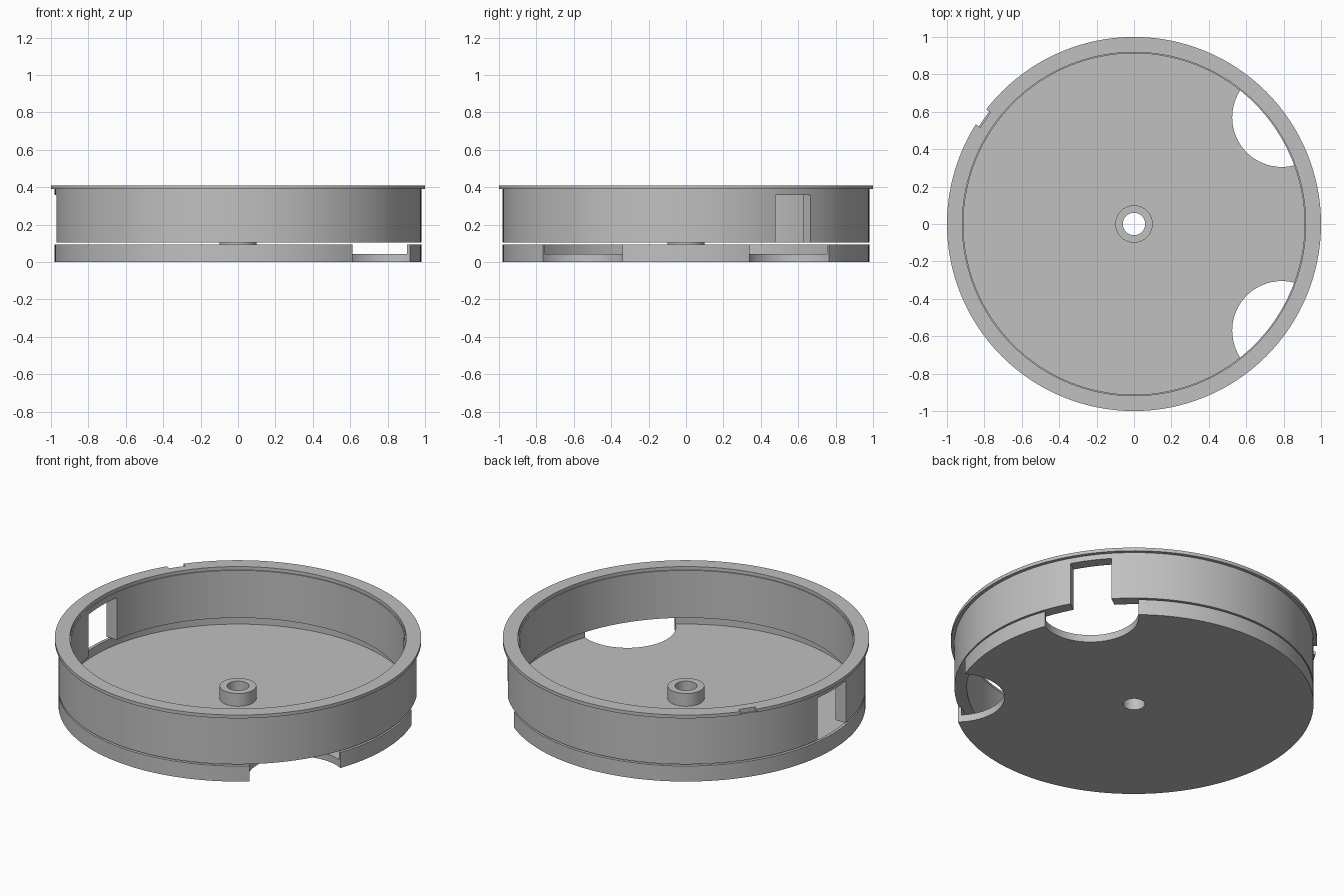
import bpy
import bmesh
from math import cos, sin, pi, radians
from mathutils import Matrix

SEGMENTS = 128

if "Cube" in bpy.data.objects:
    bpy.data.objects.remove(bpy.data.objects["Cube"], do_unlink=True)

grey = bpy.data.materials.new("plain_grey")
grey.use_nodes = True
colour = (0.53, 0.53, 0.53, 1)
grey.diffuse_color = colour
grey.node_tree.nodes["Principled BSDF"].inputs["Base Color"].default_value = colour


def add_object(name, bm):
    bmesh.ops.recalc_face_normals(bm, faces=bm.faces)
    mesh = bpy.data.meshes.new(name)
    bm.to_mesh(mesh)
    bm.free()
    mesh.materials.append(grey)
    obj = bpy.data.objects.new(name, mesh)
    bpy.context.collection.objects.link(obj)
    return obj


def lathe(name, profile):
    """Revolve a closed (radius, height) profile around the z axis."""
    bm = bmesh.new()
    rings = []
    for i in range(SEGMENTS):
        a = 2 * pi * i / SEGMENTS
        rings.append([bm.verts.new((r * cos(a), r * sin(a), z)) for r, z in profile])
    count = len(profile)
    for i in range(SEGMENTS):
        here, there = rings[i], rings[(i + 1) % SEGMENTS]
        for j in range(count):
            k = (j + 1) % count
            bm.faces.new((here[j], there[j], there[k], here[k]))
    return add_object(name, bm)


def box_cutter(angle, inner, outer, width, bottom, top):
    """Box pointing outwards along the given angle."""
    bm = bmesh.new()
    bmesh.ops.create_cube(bm, size=1, matrix=(
        Matrix.Rotation(radians(angle), 4, "Z")
        @ Matrix.Translation(((inner + outer) / 2, 0, (bottom + top) / 2))
        @ Matrix.Diagonal((outer - inner, width, top - bottom, 1))))
    return add_object("cutter", bm)


def round_cutter(x, y, radius):
    bm = bmesh.new()
    bmesh.ops.create_cone(bm, cap_ends=True, segments=64, radius1=radius, radius2=radius,
                          depth=1, matrix=Matrix.Translation((x, y, 0)))
    return add_object("cutter", bm)


def finish(obj, cutters):
    """Cut the openings, then smooth the curved walls."""
    bpy.ops.object.select_all(action="DESELECT")
    bpy.context.view_layer.objects.active = obj
    obj.select_set(True)
    for cutter in cutters:
        cutter.hide_render = True
        mod = obj.modifiers.new("opening", "BOOLEAN")
        mod.operation = "DIFFERENCE"
        mod.solver = "EXACT"
        mod.object = cutter
        bpy.ops.object.modifier_apply(modifier=mod.name)
        bpy.data.objects.remove(cutter, do_unlink=True)
    bpy.ops.object.shade_smooth_by_angle(angle=radians(30))


# Shallow base pan with a thin rim and a bored central boss
base = lathe("base_pan", [(0.06, 0), (0.98, 0), (0.98, 0.094), (0.962, 0.094),
                          (0.962, 0.043), (0.1, 0.043), (0.1, 0.12), (0.06, 0.12)])
finish(base, [round_cutter(0.79, side * 0.57, 0.265) for side in (-1, 1)])

# Raised wall ring with a top flange, two side slots and a flange notch
wall = lathe("wall_ring", [(0.912, 0.104), (0.98, 0.104), (0.98, 0.39), (1, 0.39),
                           (1, 0.41), (0.918, 0.41), (0.918, 0.39), (0.912, 0.39)])
finish(wall, [box_cutter(36, 0.8, 1.1, 0.23, 0, 0.358),
              box_cutter(180, 0.8, 1.1, 0.27, 0, 0.358),
              box_cutter(145, 0.97, 1.1, 0.096, 0.385, 0.5)])
